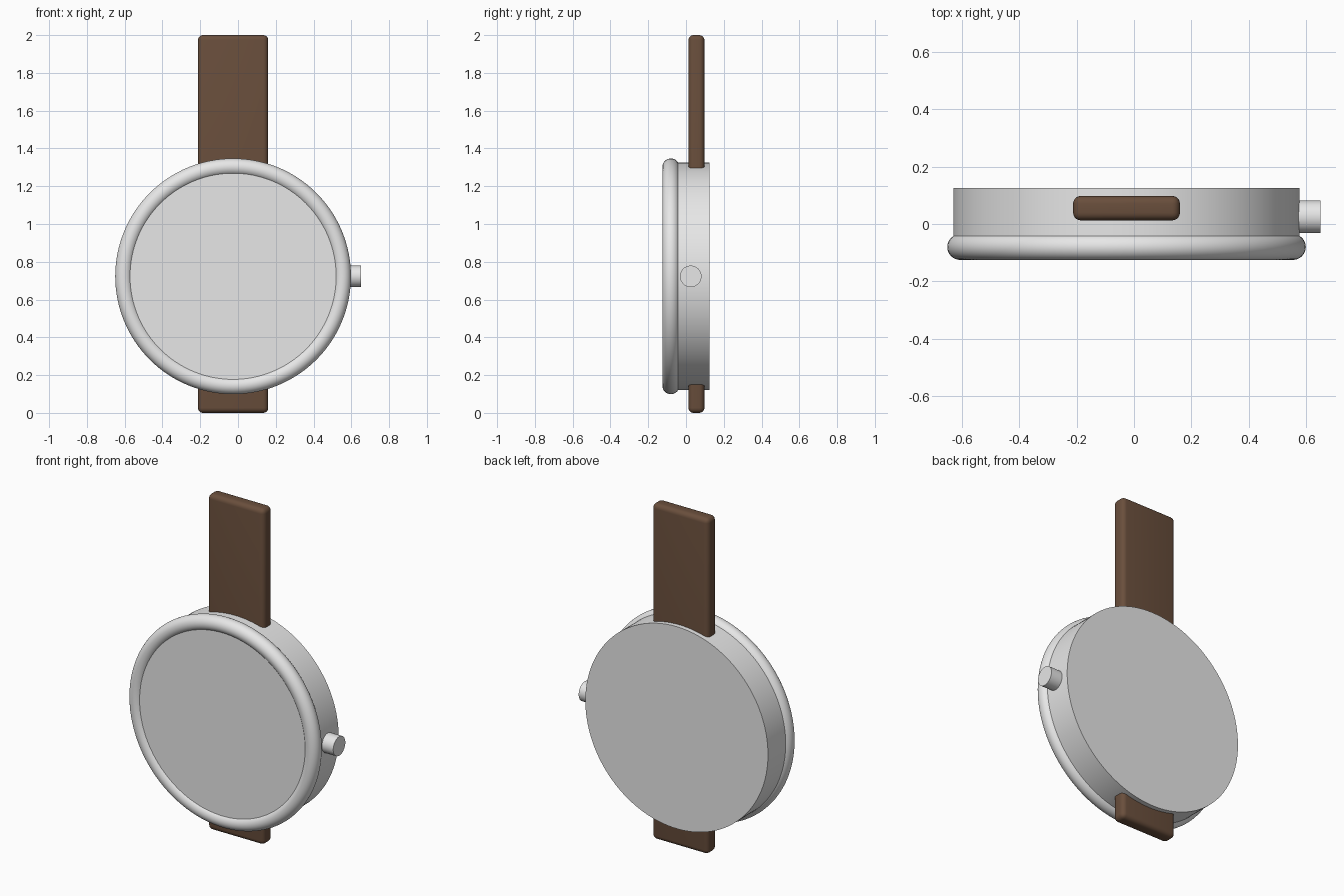
import bpy
from math import pi, radians

default = bpy.data.objects.get("Cube")
if default:
    bpy.data.objects.remove(default, do_unlink=True)

CX, CZ = -0.026, 0.723      # centre of the watch head


def material(name, rgb):
    m = bpy.data.materials.new(name)
    m.use_nodes = True
    colour = (*rgb, 1.0)
    m.diffuse_color = colour
    m.node_tree.nodes["Principled BSDF"].inputs["Base Color"].default_value = colour
    return m


silver = material("silver", (0.8, 0.8, 0.8))
leather = material("brown leather", (0.142, 0.077, 0.045))


def finish(name, mat, smooth=True):
    ob = bpy.context.object
    ob.name = name
    ob.data.materials.append(mat)
    bpy.ops.object.transform_apply(location=False, rotation=True, scale=True)
    if smooth:
        bpy.ops.object.shade_smooth_by_angle(angle=radians(35))
    return ob


def cylinder(name, mat, radius, depth, location, rotation, sides):
    bpy.ops.mesh.primitive_cylinder_add(vertices=sides, radius=radius, depth=depth,
                                        location=location, rotation=rotation)
    return finish(name, mat)


# Case: flat drum whose front is the dial
front, back = -0.11, 0.125
cylinder("case", silver, 0.602, back - front, (CX, (front + back) / 2, CZ),
         (pi / 2, 0, 0), 128)

# Bezel: round ring around the dial
bpy.ops.mesh.primitive_torus_add(major_radius=0.579, minor_radius=0.045,
                                 major_segments=128, minor_segments=32,
                                 location=(CX, -0.08, CZ), rotation=(pi / 2, 0, 0))
finish("bezel", silver)

# Crown: small knob on the left side
cylinder("crown", silver, 0.057, 0.12, (0.59, 0.025, CZ), (0, pi / 2, 0), 48)

# Strap: long rounded band running through the case
bpy.ops.mesh.primitive_cube_add(size=1, location=(CX, 0.055, 1.0))
bpy.context.object.scale = (0.372, 0.085, 2.0)
strap = finish("strap", leather, smooth=False)
bevel = strap.modifiers.new("rounded edges", "BEVEL")
bevel.width = 0.027
bevel.segments = 5
bpy.ops.object.modifier_apply(modifier=bevel.name)
bpy.ops.object.shade_smooth_by_angle(angle=radians(35))
